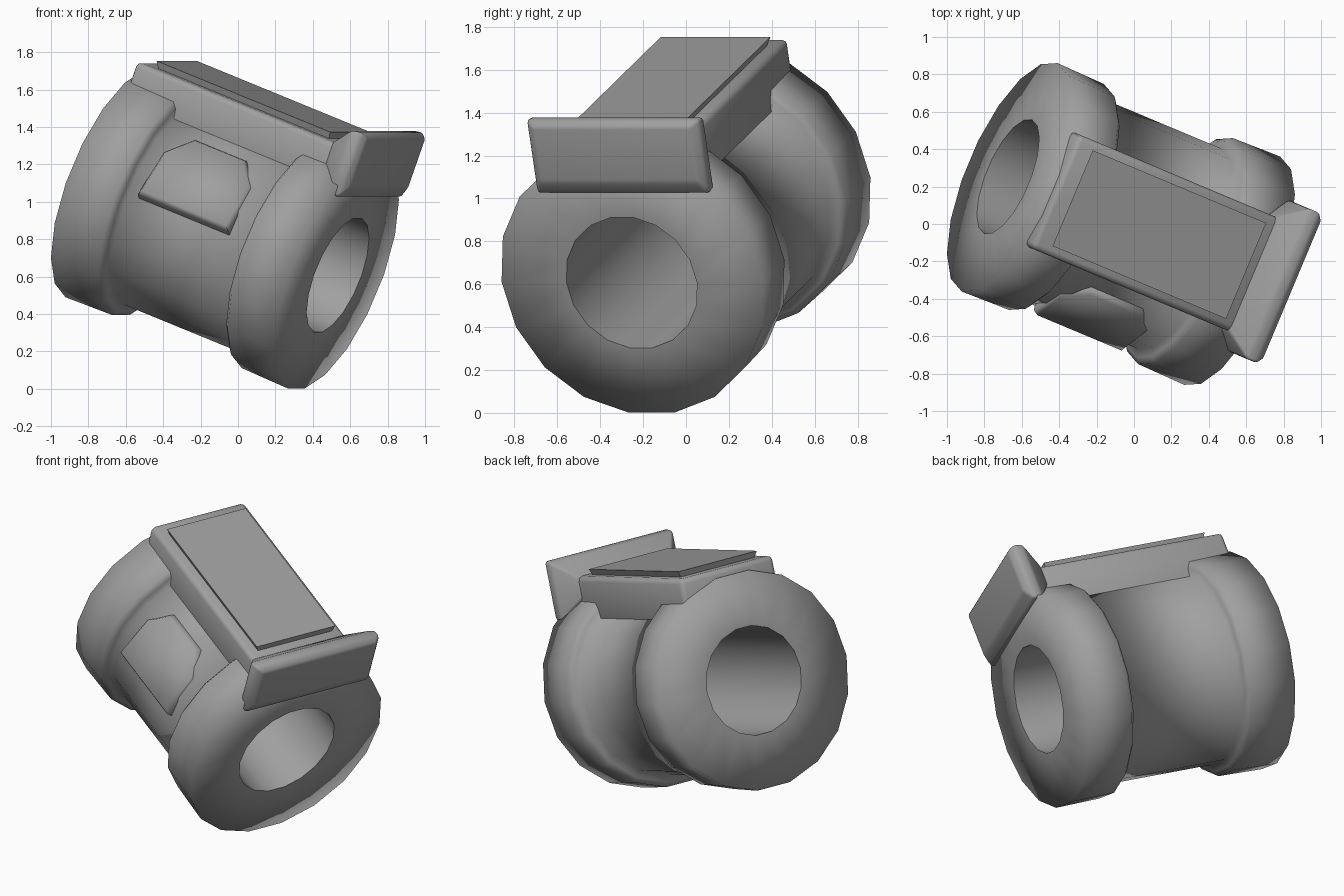
import bpy, bmesh, math
from mathutils import Matrix, Vector

if "Cube" in bpy.data.objects:
    bpy.data.objects.remove(bpy.data.objects["Cube"])

# Local frame of the tilted roll: u along its axis, v across, h up out of the plate
U = Vector((0.863, -0.362, -0.354)).normalized()
V = Vector((-U.y, U.x, 0)).normalized()
H = U.cross(V)
FRAME = Matrix.Translation((-0.07, 0, 0.855)) @ Matrix((U, V, H)).transposed().to_4x4()

GREY = bpy.data.materials.new("dark_grey")
GREY.diffuse_color = (0.35, 0.35, 0.35, 1)
GREY.use_nodes = True
GREY.node_tree.nodes["Principled BSDF"].inputs["Base Color"].default_value = GREY.diffuse_color


def finish(name, bm, bevel=0, segments=2, angle=40):
    bmesh.ops.recalc_face_normals(bm, faces=bm.faces)
    if bevel:
        edges = [e for e in bm.edges if e.calc_face_angle(0) > 0.3]
        bmesh.ops.bevel(bm, geom=edges, offset=bevel, segments=segments,
                        profile=0.5, affect='EDGES', clamp_overlap=True)
    mesh = bpy.data.meshes.new(name)
    bm.to_mesh(mesh)
    bm.free()
    mesh.materials.append(GREY)
    ob = bpy.data.objects.new(name, mesh)
    bpy.context.collection.objects.link(ob)
    ob.matrix_world = FRAME
    bpy.ops.object.select_all(action='DESELECT')
    ob.select_set(True)
    bpy.context.view_layer.objects.active = ob
    bpy.ops.object.shade_smooth_by_angle(angle=math.radians(angle))
    return ob


def loft(name, loops, closed=False, **kw):
    """Skin a list of equal-length loops; cap the ends unless closed."""
    bm = bmesh.new()
    rings = [[bm.verts.new(p) for p in loop] for loop in loops]
    n = len(rings[0])
    pairs = list(zip(rings, rings[1:])) + ([(rings[-1], rings[0])] if closed else [])
    for a, b in pairs:
        for i in range(n):
            j = (i + 1) % n
            bm.faces.new((a[i], a[j], b[j], b[i]))
    if not closed:
        bm.faces.new(rings[0])
        bm.faces.new(rings[-1])
    return finish(name, bm, **kw)


def rect(u, v0, v1, h0, h1):
    return [(u, v0, h0), (u, v1, h0), (u, v1, h1), (u, v0, h1)]


# Hollow drum with a thick collar at each end (collar rim shades smooth, bore edge sharp)
half = [(0.70, 0.33), (0.69, 0.662), (0.40, 0.655), (0.375, 0.625), (0.365, 0.58)]
profile = half + [(-u, r) for u, r in reversed(half)]
SIDES = 18
circle = [(math.cos(2 * math.pi * i / SIDES), math.sin(2 * math.pi * i / SIDES))
          for i in range(SIDES)]
loft("drum", [[(u, r * c, r * s) for c, s in circle] for u, r in profile],
     closed=True, angle=90.3)

# Top plate and the raised panel on it (panel sides undercut)
loft("top_plate", [rect(-0.68, -0.305, 0.355, 0.42, 0.70),
                   rect(0.60, -0.305, 0.355, 0.42, 0.70)], bevel=0.03, angle=60)


def panel(inset, h):
    u0, u1, v0, v1 = -0.59 + inset, 0.485, -0.25 + inset, 0.305 - inset
    return [(u0, v0, h), (u1, v0, h), (u1, v1, h), (u0, v1, h)]


loft("raised_panel", [panel(0.03, 0.67), panel(0, 0.737)])

# Flared end block
loft("end_block", [rect(0.54, -0.305, 0.355, 0.57, 0.70),
                   rect(0.655, -0.405, 0.465, 0.45, 0.81),
                   rect(0.715, -0.405, 0.465, 0.45, 0.82),
                   rect(0.75, -0.37, 0.43, 0.52, 0.795)], bevel=0.014, angle=60)

# Side badge: clipped-corner pad leaning with the drum's curve
outline = [(-0.28, 0.0), (-0.28, 0.28), (-0.16, 0.42), (0.16, 0.42),
           (0.28, 0.28), (0.28, 0.0)]
up = Vector((0, 0.535, 0.845))
out = Vector((0, -0.845, 0.535))
base = Vector((-0.02, -0.63, 0.10))


def pad(depth, scale):
    return [base + Vector((x * scale, 0, 0)) + up * (0.2 + (y - 0.2) * scale)
            + out * depth for x, y in outline]


loft("side_badge", [pad(-0.14, 1), pad(-0.03, 1), pad(0.0, 0.93)], angle=65)
